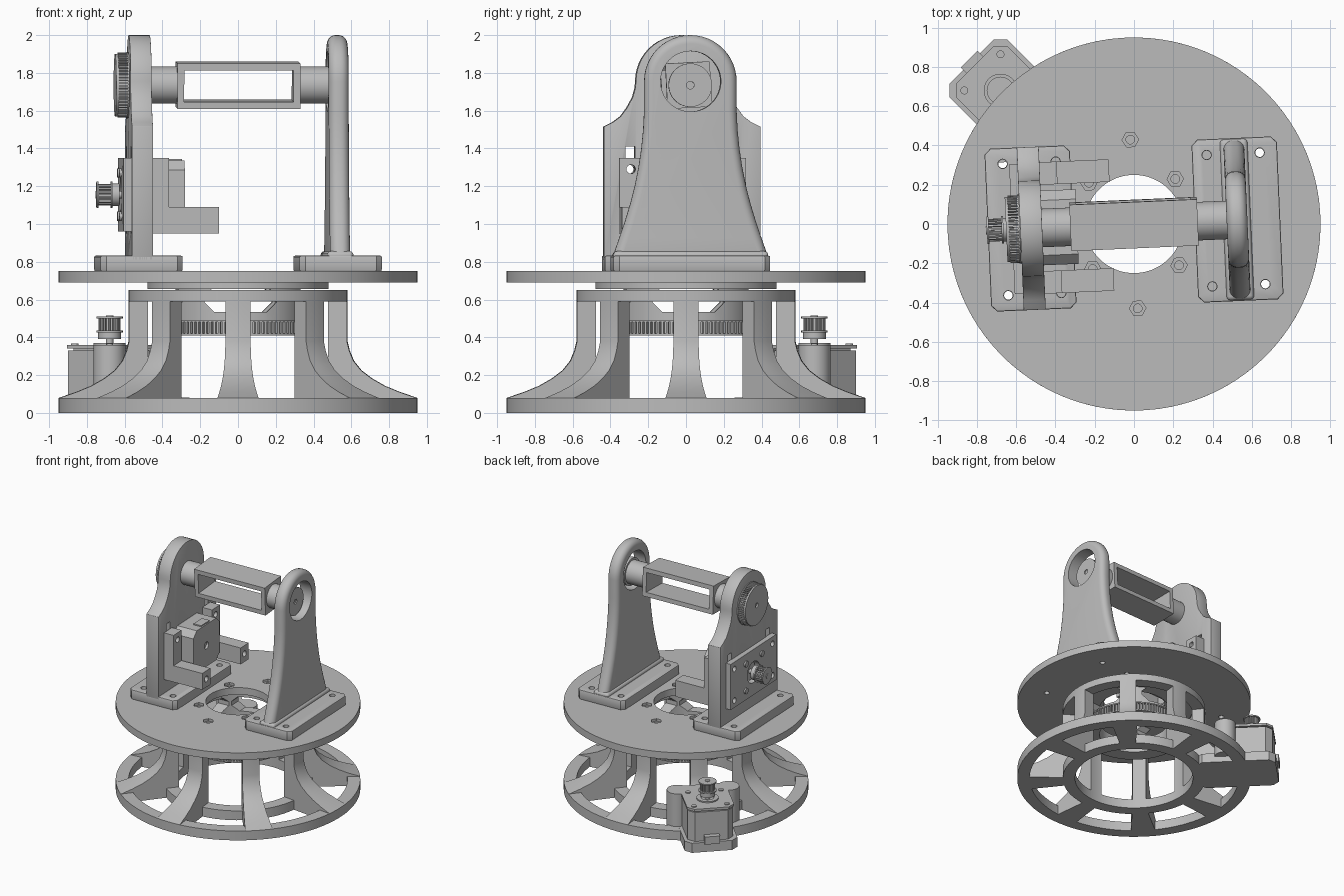
import bpy, bmesh, math
from math import pi, cos, sin, radians
from mathutils import Matrix, Vector

if "Cube" in bpy.data.objects:
    bpy.data.objects.remove(bpy.data.objects["Cube"])

grey = bpy.data.materials.new("plain_grey")
grey.use_nodes = True
grey.diffuse_color = (0.5, 0.5, 0.5, 1)
grey.node_tree.nodes["Principled BSDF"].inputs["Base Color"].default_value = (0.5, 0.5, 0.5, 1)

WORLD = Matrix()
TURN = Matrix.Rotation(radians(2.5), 4, 'Z')            # turntable angle
ALONG_X = Matrix(((0, 0, 1, 0), (1, 0, 0, 0), (0, 1, 0, 0), (0, 0, 0, 1)))
SIDE = TURN @ ALONG_X                                   # outline in y, z; depth in x
SHAFT_Z, MOTOR_Z = 1.735, 1.155


def finish(name, bm, frame):
    bmesh.ops.recalc_face_normals(bm, faces=bm.faces)
    mesh = bpy.data.meshes.new(name)
    bm.to_mesh(mesh)
    bm.free()
    mesh.transform(frame)
    mesh.materials.append(grey)
    obj = bpy.data.objects.new(name, mesh)
    bpy.context.collection.objects.link(obj)
    return obj


def prism(name, outline, a, b, frame=WORLD):
    bm = bmesh.new()
    face = bm.faces.new([bm.verts.new((x, y, a)) for x, y in outline])
    new = bmesh.ops.extrude_face_region(bm, geom=[face])["geom"]
    verts = [v for v in new if isinstance(v, bmesh.types.BMVert)]
    bmesh.ops.translate(bm, verts=verts, vec=(0, 0, b - a))
    return finish(name, bm, frame)


def lathe(name, profile, frame=WORLD, start=0, sweep=2 * pi, steps=64):
    """Turn a closed (radius, z) profile about z, capping partial sweeps."""
    full = sweep > 6.28
    bm = bmesh.new()
    rings = []
    for i in range(steps if full else steps + 1):
        t = start + sweep * i / steps
        rings.append([bm.verts.new((r * cos(t), r * sin(t), z)) for r, z in profile])
    n = len(profile)
    for i in range(steps):
        p, q = rings[i], rings[(i + 1) % len(rings)]
        for j in range(n):
            k = (j + 1) % n
            bm.faces.new((p[j], q[j], q[k], p[k]))
    if not full:
        bm.faces.new(rings[0])
        bm.faces.new(rings[-1])
    return finish(name, bm, frame)


def ring(name, outer, inner, a, b, frame=WORLD, steps=64):
    return lathe(name, [(inner, a), (outer, a), (outer, b), (inner, b)], frame, steps=steps)


def circle(r, steps=32, x=0, y=0):
    return [(x + r * cos(2 * pi * i / steps), y + r * sin(2 * pi * i / steps)) for i in range(steps)]


def cyl(name, r, a, b, frame=WORLD, x=0, y=0, steps=32):
    return prism(name, circle(r, steps, x, y), a, b, frame)


def rect(x0, x1, y0, y1, c=0.0):
    if not c:
        return [(x0, y0), (x1, y0), (x1, y1), (x0, y1)]
    return [(x0 + c, y0), (x1 - c, y0), (x1, y0 + c), (x1, y1 - c),
            (x1 - c, y1), (x0 + c, y1), (x0, y1 - c), (x0, y0 + c)]


def box(name, x, y, z, frame=WORLD, c=0.0):
    return prism(name, rect(*x, *y, c), *z, frame)


def apply_mods(obj):
    bpy.context.view_layer.update()
    done = obj.evaluated_get(bpy.context.evaluated_depsgraph_get())
    mesh = bpy.data.meshes.new_from_object(done)
    obj.modifiers.clear()
    obj.data = mesh


def cut(obj, cutters):
    for c in cutters:
        m = obj.modifiers.new("cut", 'BOOLEAN')
        m.operation, m.solver, m.object = 'DIFFERENCE', 'EXACT', c
    apply_mods(obj)
    for c in cutters:
        bpy.data.objects.remove(c)


def bevel(obj, width, segments=2):
    m = obj.modifiers.new("bevel", 'BEVEL')
    m.width, m.segments, m.limit_method, m.angle_limit = width, segments, 'ANGLE', radians(50)
    apply_mods(obj)


def gear(name, r, depth, teeth, a, b, frame):
    pts = []
    for i in range(teeth):
        for k, rr in ((0, r), (0.5, r), (0.55, r - depth), (0.95, r - depth)):
            t = 2 * pi * (i + k) / teeth
            pts.append((rr * cos(t), rr * sin(t)))
    return prism(name, pts, a, b, frame)


def small_pulley(name, frame):
    """Belt pulley with hub and two flanges, standing on local z = 0."""
    cyl(name + "_hub", 0.06, 0, 0.035, frame)
    cyl(name + "_lower_flange", 0.07, 0.035, 0.045, frame)
    gear(name + "_teeth", 0.058, 0.012, 18, 0.045, 0.11, frame)
    cyl(name + "_upper_flange", 0.07, 0.11, 0.12, frame)
    cyl(name + "_shaft", 0.02, -0.06, 0.125, frame, steps=16)


# Base rings and the eight flared legs
ring("base_outer_ring", 0.95, 0.85, 0, 0.08, steps=96)
ring("base_inner_ring", 0.58, 0.48, 0, 0.08)
ring("top_ring", 0.58, 0.48, 0.59, 0.65)
leg = [(0.48, 0), (0.48, 0.6), (0.58, 0.6), (0.58, 0.38), (0.592, 0.33), (0.615, 0.275),
       (0.655, 0.225), (0.71, 0.183), (0.78, 0.143), (0.86, 0.11), (0.949, 0.08), (0.949, 0)]
for i in range(8):
    lathe(f"leg_{i + 1}", leg, start=i * pi / 4 - 0.115, sweep=0.23, steps=4)

# Rotating neck with rounded openings, driven by a toothed ring
neck = ring("neck", 0.36, 0.28, 0.48, 0.70, TURN)
cut(neck, [prism("opening", rect(-0.19, 0.19, 0.535, 0.67, 0.05), -0.6, 0.6, f)
           for f in (SIDE, TURN @ Matrix.Rotation(pi / 2, 4, 'Z') @ ALONG_X)])
ring("bearing", 0.48, 0.28, 0.655, 0.69)
drive = gear("drive_gear", 0.40, 0.015, 100, 0.42, 0.48, TURN)
cut(drive, [cyl("bore", 0.28, 0.3, 0.6, steps=64)])
ring("drive_gear_lower_rim", 0.405, 0.28, 0.41, 0.42)
ring("drive_gear_upper_rim", 0.405, 0.28, 0.48, 0.49)

# Turntable with bolt holes
FEET = [(s * x, y) for s in (-1, 1) for x in (0.385, 0.655) for y in (-0.335, 0.335)]
NUTS = [(0, 0.43), (0, -0.43), (0.22, 0.22), (0.22, -0.22), (-0.22, 0.22), (-0.22, -0.22)]
table = ring("turntable", 0.95, 0.25, 0.69, 0.75, TURN, 96)
cut(table, [cyl("hole", 0.022, 0.6, 0.9, TURN, x, y, 16) for x, y in FEET + NUTS]
    + [cyl("hex", 0.042, 0.73, 0.9, TURN, x, y, 6) for x, y in NUTS])

# Feet of both towers
for name, s in (("right_foot", -1), ("left_foot", 1)):
    foot = box(name, sorted((s * 0.31, s * 0.745)), (-0.415, 0.415), (0.75, 0.832), TURN, 0.03)
    bevel(foot, 0.008)
    cut(foot, [cyl("hole", 0.024, 0.6, 0.9, TURN, x, y, 16) for x, y in FEET if x * s > 0])


def tower_outline(half):
    arc = [(0.245 * cos(t * pi / 24), 1.755 + 0.245 * sin(t * pi / 24)) for t in range(25)]
    return half + arc + [(-y, z) for y, z in reversed(half)]


# Left tower: tapered arch with rounded edges
arch = prism("left_tower", tower_outline(
    [(0.42, 0.80), (0.40, 0.86), (0.372, 0.94), (0.345, 1.02), (0.318, 1.11), (0.295, 1.2),
     (0.275, 1.3), (0.26, 1.4), (0.25, 1.5), (0.245, 1.6)]), 0.472, 0.578, SIDE)
bevel(arch, 0.045, 6)
cut(arch, [cyl("hole", 0.16, 0.4, 0.7, SIDE, 0, 1.755, 48)])
skirt = prism("left_tower_skirt", rect(-0.41, 0.41, 0.81, 0.856), 0.455, 0.595, SIDE)
bevel(skirt, 0.02, 3)

# Right tower: wide plate with an arched head and adjustment slots
plate = prism("right_tower", tower_outline(
    [(0.415, 0.81), (0.415, 1.515), (0.365, 1.54), (0.325, 1.57), (0.292, 1.615),
     (0.262, 1.67), (0.248, 1.72)]), -0.58, -0.468, SIDE)
cut(plate, [prism("slot", rect(s - 0.025, s + 0.025, 0.95, 1.41), -0.7, -0.4, SIDE)
            for s in (-0.275, 0.275)]
    + [cyl("hole", 0.13, -0.7, -0.4, SIDE, 0, MOTOR_Z)])
bevel(plate, 0.006, 2)

# Motor plate, bracket arms, motor and pulley on the right tower
motor_plate = prism("motor_plate", rect(-0.33, 0.33, 0.96, 1.35), -0.622, -0.575, SIDE)
bolts = [(y, z) for y in (-0.275, 0.275) for z in (1.02, 1.29)]
cut(motor_plate, [cyl("hole", 0.024, -0.8, -0.5, SIDE, y, z, 16) for y, z in bolts]
    + [cyl("hole", 0.09, -0.8, -0.5, SIDE, 0, MOTOR_Z)])
for y in (-0.115, 0.115):
    for z in (-0.115, 0.115):
        cyl("plate_screw", 0.025, -0.635, -0.62, SIDE, y, MOTOR_Z + z, 12)
for name, s in (("front", -1), ("back", 1)):
    y = sorted((s * 0.22, s * 0.335))
    slab = prism(name + "_bracket_slab", rect(*y, 0.95, 1.35), -0.47, -0.38, SIDE)
    cut(slab, [cyl("hole", 0.024, -0.5, -0.3, SIDE, s * 0.275, 1.29, 16)])
    arm = prism(name + "_bracket_arm", rect(*y, 0.95, 1.09), -0.381, -0.115, SIDE)
    cut(arm, [cyl("hole", 0.025, -0.2, 0, SIDE, s * 0.275, 1.02, 16)])
motor = prism("upper_motor", rect(-0.19, 0.19, MOTOR_Z - 0.18, MOTOR_Z + 0.18, 0.05), -0.47, -0.29, SIDE)
cut(motor, [cyl("hole", 0.03, -0.31, -0.2, SIDE, 0, MOTOR_Z, 24)])
box("upper_motor_plug", (-0.37, -0.30), (-0.06, 0.06), (1.32, 1.345), TURN)
cyl("upper_motor_boss", 0.075, -0.59, -0.46, SIDE, 0, MOTOR_Z)
small_pulley("upper_pulley", TURN @ Matrix.Translation((-0.63, 0, MOTOR_Z)) @ Matrix.Rotation(-pi / 2, 4, 'Y'))

# Large driven pulley
cyl("large_pulley_hub", 0.12, -0.6, -0.575, SIDE, 0, SHAFT_Z)
WHEEL = SIDE @ Matrix.Translation((0, SHAFT_Z, 0))
gear("large_pulley_teeth", 0.172, 0.012, 60, -0.638, -0.59, WHEEL)
ring("large_pulley_outer_rim", 0.166, 0.02, -0.652, -0.638, WHEEL)
cyl("large_pulley_inner_rim", 0.176, -0.59, -0.582, WHEEL)

# Cross shaft and open cradle, tipped slightly
for name, a, b in (("right_tube", -0.58, -0.31), ("left_tube", 0.31, 0.52)):
    cyl(name, 0.098, a, b, WHEEL, steps=48)
ring("left_tube_cap", 0.115, 0.02, 0.495, 0.53, WHEEL)
TIP = TURN @ Matrix.Translation((0, 0, SHAFT_Z)) @ Matrix.Rotation(radians(3), 4, 'X')
cradle = box("cradle", (-0.325, 0.325), (-0.118, 0.118), (-0.12, 0.12), TIP)
cut(cradle, [box("window", (-0.29, 0.29), (-0.3, 0.3), (-0.083, 0.083), TIP)])

# Lower motor on its bracket beside the base; local x points outward
OUT = Matrix.Translation((-0.68, 0.68, 0)) @ Matrix.Rotation(radians(135), 4, 'Z')
box("lower_motor_bracket", (-0.44, 0.208), (-0.208, 0.208), (0, 0.082), OUT, 0.05)
for s in (-1, 1):
    cyl("bracket_post", 0.085, 0.05, 0.36, OUT, -0.2, s * 0.2)
    for x in (-0.13, 0.13):
        cyl("motor_screw", 0.02, 0.355, 0.368, OUT, x, s * 0.13, 12)
box("lower_motor", (-0.18, 0.18), (-0.18, 0.18), (0.05, 0.33), OUT, 0.05)
box("lower_motor_flange", (-0.26, 0.185), (-0.185, 0.185), (0.34, 0.36), OUT, 0.05)
box("lower_motor_neck", (-0.16, 0.16), (-0.16, 0.16), (0.32, 0.345), OUT, 0.05)
box("lower_motor_plug", (0.17, 0.225), (-0.06, 0.06), (0.07, 0.135), OUT)
ring("lower_motor_boss", 0.085, 0.05, 0.355, 0.37, OUT)
small_pulley("lower_pulley", OUT @ Matrix.Translation((0, 0, 0.39)))

# Smooth round surfaces, keep hard edges
for obj in bpy.context.collection.objects:
    if obj.type == 'MESH' and grey.name in obj.data.materials:
        obj.data.polygons.foreach_set("use_smooth", [True] * len(obj.data.polygons))
        obj.data.set_sharp_from_angle(angle=radians(30))
